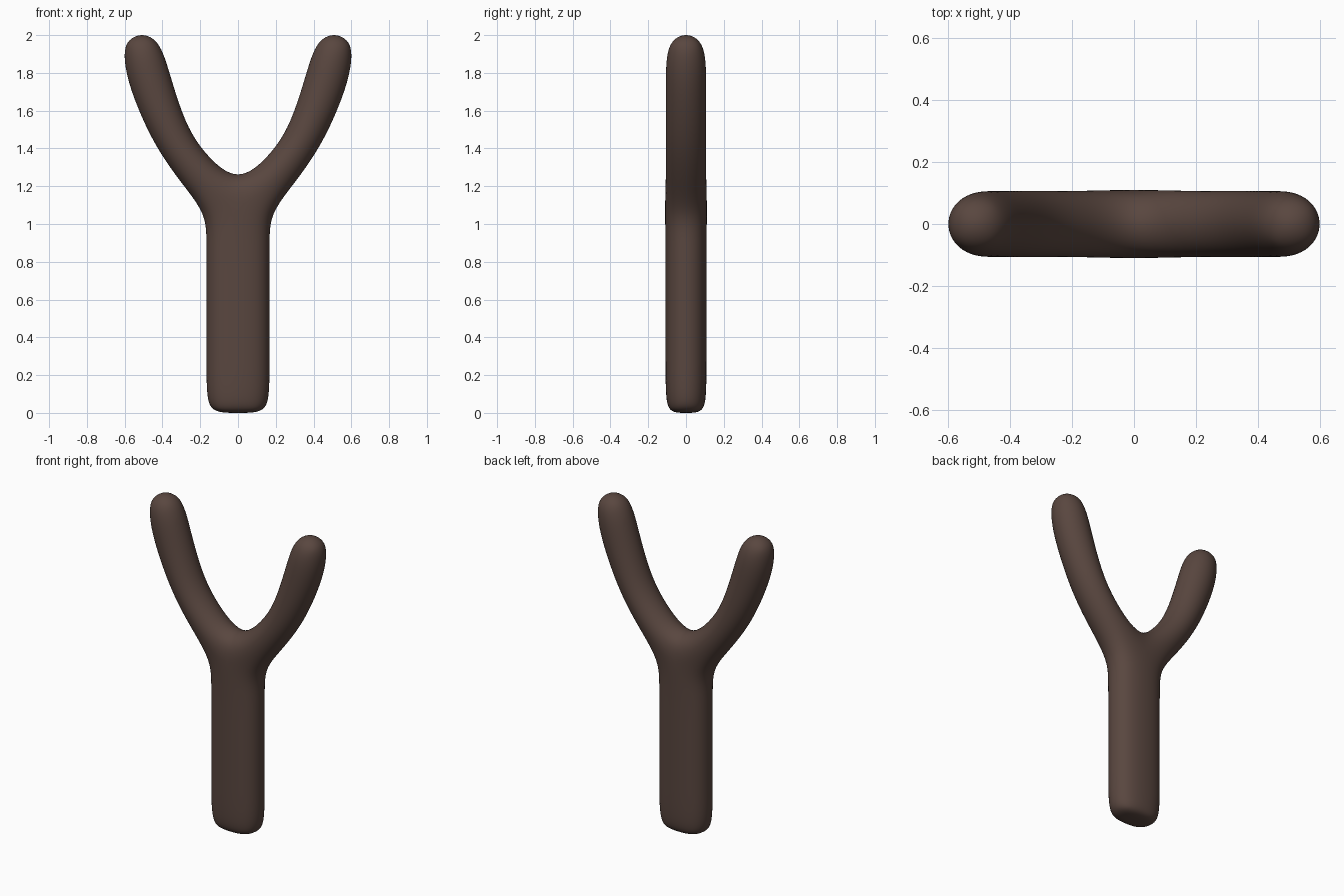
import bpy, bmesh, math

if "Cube" in bpy.data.objects:
    bpy.data.objects.remove(bpy.data.objects["Cube"])

bm = bmesh.new()


def vert(p):
    return bm.verts.new(p)


def bridge(a, b, closed):
    n = len(a)
    for i in range(n if closed else n - 1):
        j = (i + 1) % n
        bm.faces.new((a[i], a[j], b[j], b[i]))


def handle_ring(z, s=1.0):
    # right half of the rounded handle section, front to back
    pts = [(0, -.115), (.135, -.095), (.183, 0), (.135, .095), (0, .115)]
    return [vert((x * s, y * s, z)) for x, y in pts]


def prong_ring(ix, iz, ox, oz, depth):
    # eight-sided loop between the inner and outer edge of the prong
    cx, cz = (ix + ox) / 2, (iz + oz) / 2
    hx, hz = (ox - ix) * .55, (oz - iz) * .55
    ring = []
    for k in range(8):
        a = k * math.pi / 4
        c = -math.cos(a)
        ring.append(vert((cx + hx * c, -depth * 1.1 * math.sin(a), cz + hz * c)))
    return ring


# Handle (right half)
rows = [handle_ring(0, .85)] + [handle_ring(z) for z in (.09, .3, .6, .9)]
top = [vert(p) for p in [(0, -.118, 1.08), (.138, -.097, 1.06), (.182, 0, 1.05),
                         (.138, .097, 1.06), (0, .118, 1.08)]]
rows.append(top)
for a, b in zip(rows, rows[1:]):
    bridge(a, b, False)

# Handle bottom
base = vert((0, 0, 0))
r = rows[0]
bm.faces.new((base, r[2], r[1], r[0]))
bm.faces.new((base, r[4], r[3], r[2]))

# Crotch seam closes the top of the half handle into a loop
crotch = [vert((0, 0, 1.225)), vert((0, -.085, 1.18))]
loop = crotch + top + [vert((0, .085, 1.18))]

# Prong
for spec in [(.175, 1.368, .30, 1.215, .107),
             (.277, 1.525, .447, 1.42, .107),
             (.352, 1.765, .565, 1.69, .107),
             (.388, 1.89, .605, 1.855, .107),
             (.432, 1.98, .600, 1.967, .082)]:
    nxt = prong_ring(*spec)
    bridge(loop, nxt, True)
    loop = nxt

# Prong tip
tip = vert((.514, 0, 2.032))
for k in range(0, 8, 2):
    bm.faces.new((tip, loop[k], loop[k + 1], loop[(k + 2) % 8]))

bmesh.ops.recalc_face_normals(bm, faces=bm.faces)
for f in bm.faces:
    f.smooth = True
mesh = bpy.data.meshes.new("forked_handle")
bm.to_mesh(mesh)
bm.free()
obj = bpy.data.objects.new("forked_handle", mesh)
bpy.context.collection.objects.link(obj)

# Mirror to the left side and smooth
mir = obj.modifiers.new("Mirror", 'MIRROR')
mir.use_clip = True
mir.merge_threshold = .001
sub = obj.modifiers.new("Subdivision", 'SUBSURF')
sub.levels = sub.render_levels = 3

# Dark brown wood
mat = bpy.data.materials.new("dark_wood")
mat.diffuse_color = (.1, .062, .05, 1)
mat.use_nodes = True
mat.node_tree.nodes["Principled BSDF"].inputs["Base Color"].default_value = mat.diffuse_color
mesh.materials.append(mat)
